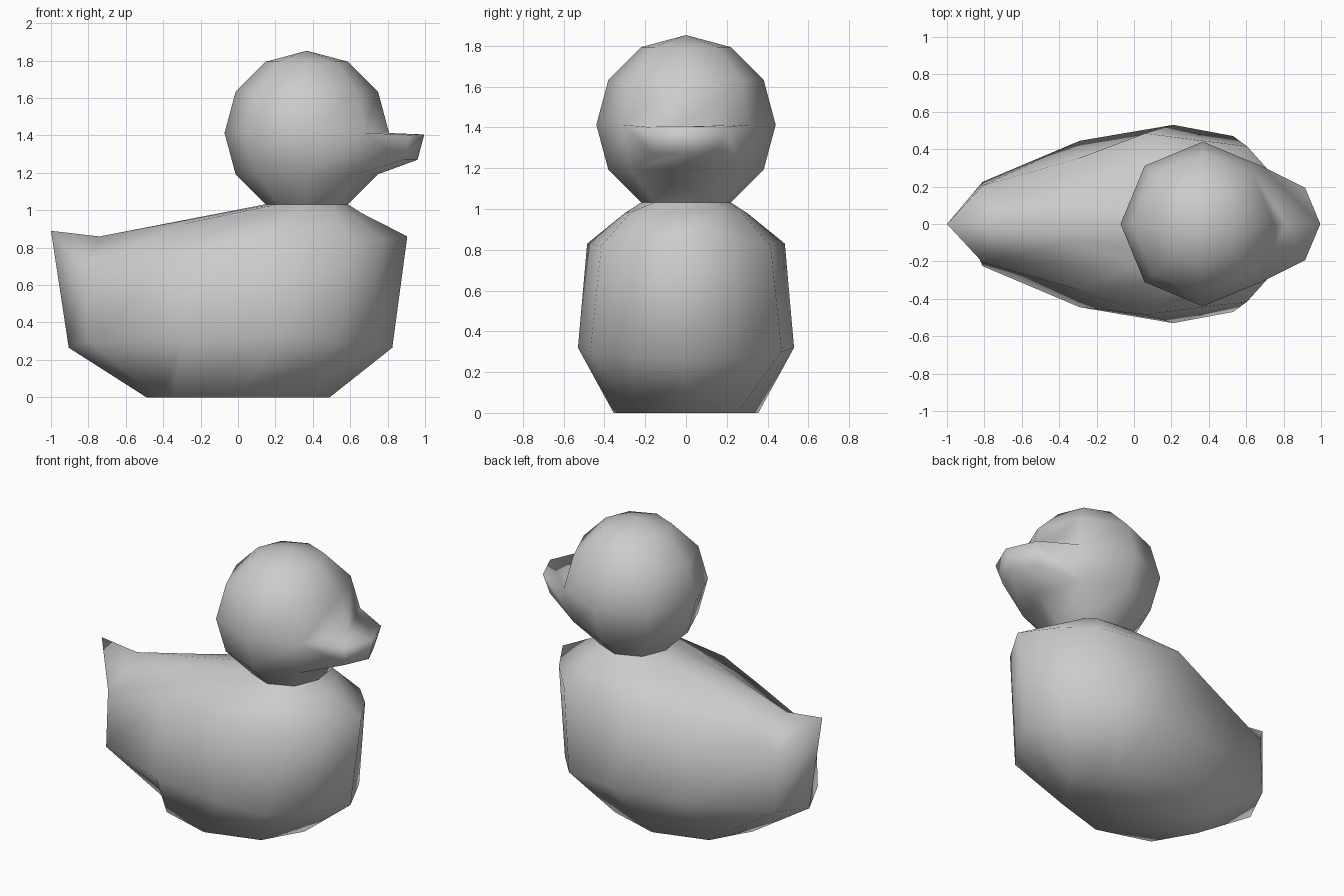
import bpy, bmesh
from math import sin, cos, pi, radians
from mathutils import Vector

if "Cube" in bpy.data.objects:
    bpy.data.objects.remove(bpy.data.objects["Cube"])


def finish(bm, name):
    bmesh.ops.recalc_face_normals(bm, faces=bm.faces)
    mesh = bpy.data.meshes.new(name)
    bm.to_mesh(mesh)
    bm.free()
    for p in mesh.polygons:
        p.use_smooth = True
    obj = bpy.data.objects.new(name, mesh)
    bpy.context.collection.objects.link(obj)
    return obj


def loft(bm, rings):
    loops = [[bm.verts.new(p) for p in r] for r in rings]
    for a, b in zip(loops, loops[1:]):
        n = len(a)
        for i in range(n):
            j = (i + 1) % n
            bm.faces.new((a[i], a[j], b[j], b[i]))
    return loops


def mirrored(half):
    # half section from front to tail, copied to the other side
    return half + [(x, -y, z) for x, y, z in half[-2:0:-1]]


def half_octagon(cx, rx, ry, z):
    # half octagon with extra points halfway along the end edges
    p = [Vector((cx + rx * cos(k * pi / 4), ry * sin(k * pi / 4), z)) for k in range(5)]
    p[0].y = p[4].y = 0
    p.insert(1, (p[0] + p[1]) / 2)
    p.insert(5, (p[4] + p[5]) / 2)
    return [tuple(v) for v in p]


HEAD_X, HEAD_Z, HEAD_R = 0.368, 1.413, 0.44
NECK_Z = HEAD_Z - HEAD_R * cos(radians(30))

# Body: lofted from the flat base up to the neck
base = half_octagon(0, 0.49, 0.355, 0)
lower = [(.825, 0, .265), (.71, .255, .275), (.53, .47, .30), (.21, .53, .32),
         (-.29, .445, .31), (-.81, .225, .30), (-.905, 0, .265)]
rim = [(.905, 0, .86), (.775, .225, .845), (.605, .415, .82), (.06, .485, .83),
       (-.30, .35, .785), (-.81, .205, .67), (-1, 0, .89)]
back = [(.66, 0, .985), (.60, .165, .985), (.51, .27, .985), (.30, .30, .98),
        (.05, .22, .97), (-.35, .10, .915), (-.74, 0, .86)]
neck = half_octagon(HEAD_X, HEAD_R / 2, HEAD_R / 2, NECK_Z)
bm = bmesh.new()
loops = loft(bm, [mirrored(h) for h in (base, lower, rim, back, neck)])
bm.faces.new(loops[0])
finish(bm, "body")

# Head: eight-sided ball, open at the neck
bm = bmesh.new()
rings = []
for deg in (150, 120, 90, 60, 30):
    r, z = HEAD_R * sin(radians(deg)), HEAD_Z + HEAD_R * cos(radians(deg))
    rings.append([(HEAD_X + r * cos(k * pi / 4), r * sin(k * pi / 4), z) for k in range(8)])
loops = loft(bm, rings)
top = bm.verts.new((HEAD_X, 0, HEAD_Z + HEAD_R))
for i in range(8):
    bm.faces.new((loops[-1][i], loops[-1][(i + 1) % 8], top))

# Beak: pulled out of the two front faces below the middle of the head
jaw, brow = loops[1], loops[2]
root_low = [jaw[7], jaw[0], jaw[1]]
root_high = [brow[7], brow[0], brow[1]]
for lo, hi in ((0, 1), (1, 2)):
    face = next(f for f in bm.faces if {root_low[lo], root_low[hi],
                                       root_high[lo], root_high[hi]} == set(f.verts))
    bm.faces.remove(face)
tip_low = [bm.verts.new(p) for p in ((.89, -.155, 1.27), (.96, 0, 1.27), (.89, .155, 1.27))]
tip_high = [bm.verts.new(p) for p in ((.915, -.193, 1.403), (.996, 0, 1.405), (.915, .193, 1.403))]
root = root_low + root_high[::-1]
tip = tip_low + tip_high[::-1]
for i in range(6):
    j = (i + 1) % 6
    if bm.edges.get((root[i], root[j])) or i in (2, 5):
        bm.faces.new((root[i], root[j], tip[j], tip[i]))
for i in (0, 1):
    bm.faces.new((tip_low[i], tip_low[i + 1], tip_high[i + 1], tip_high[i]))
finish(bm, "head_and_beak")
